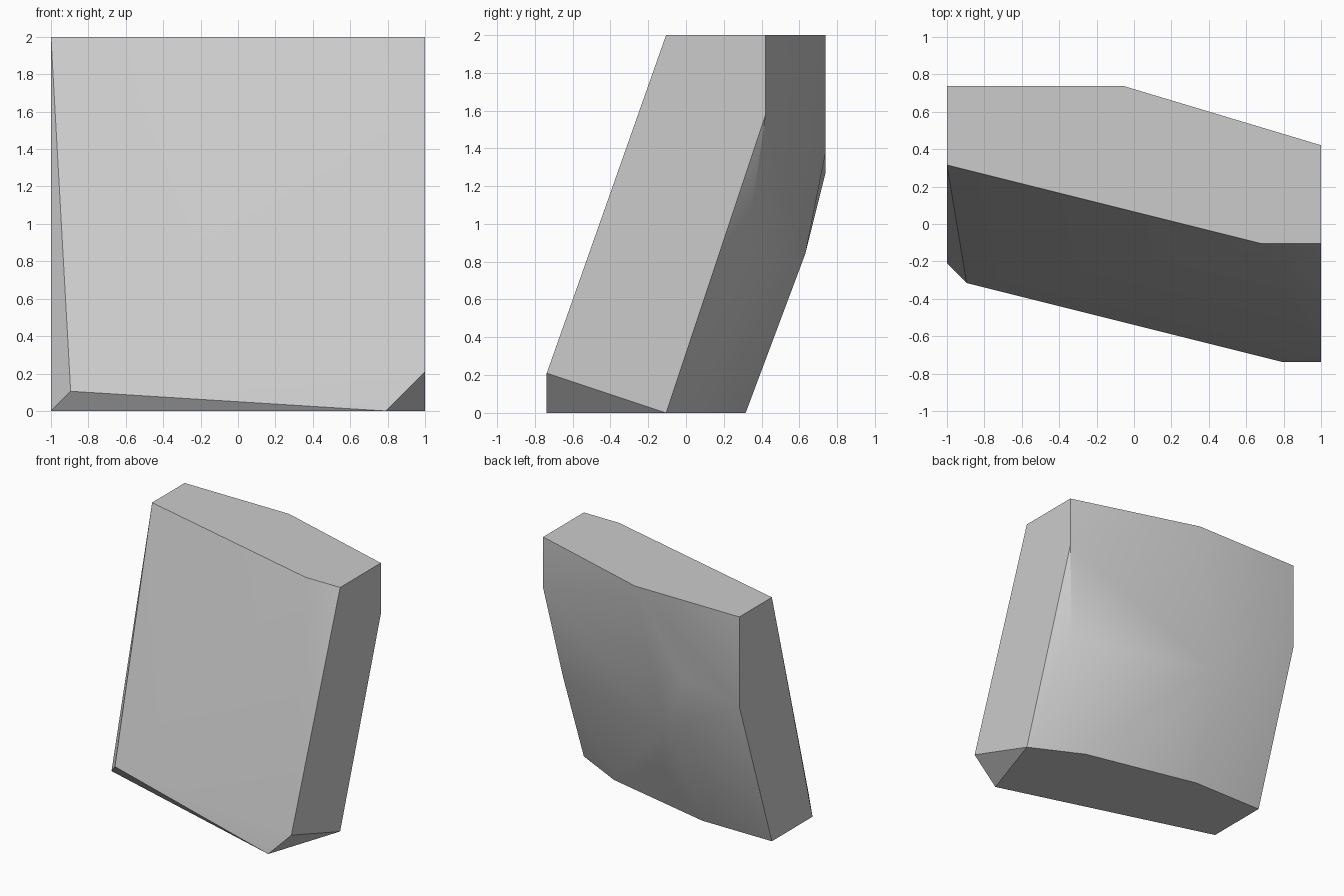
import bpy
import bmesh
from mathutils import Vector

cube = bpy.data.objects.get("Cube")
if cube:
    bpy.data.objects.remove(cube, do_unlink=True)

# The slab's corners lie on a lattice, counted from its lowest corner
WIDTH, DEPTH = 19, 14
STEP = 2 / WIDTH

top_outline = [(0, 10), (16, 6), (19, 6), (19, 11), (9, 14), (0, 14)]
base_outline = [(0, 5), (17, 0), (19, 6), (15, 8), (6, 10), (0, 10)]
front_chips = [(19, 0, 2), (1, 4, 1)]
back_bulge = [(0, 14, 12), (5, 14, 13), (19, 11, 15),
              (18, 10, 8), (7, 13, 8), (9, 11, 4)]


def make_material(name, color):
    material = bpy.data.materials.new(name)
    material.use_nodes = True
    material.diffuse_color = color
    shader = next(n for n in material.node_tree.nodes if n.type == 'BSDF_PRINCIPLED')
    shader.inputs["Base Color"].default_value = color
    return material


def lattice_point(x, y, z):
    return Vector((x - WIDTH / 2, y - DEPTH / 2, z)) * STEP


def make_hull(name, corners, material):
    """Wrap the corners in a shell and merge the flat areas."""
    bm = bmesh.new()
    for corner in corners:
        bm.verts.new(lattice_point(*corner))
    hull = bmesh.ops.convex_hull(bm, input=bm.verts[:])
    unused = {v for key in ("geom_interior", "geom_unused")
              for v in hull[key] if isinstance(v, bmesh.types.BMVert)}
    bmesh.ops.delete(bm, geom=list(unused), context='VERTS')
    bmesh.ops.dissolve_limit(bm, angle_limit=0.005, verts=bm.verts[:], edges=bm.edges[:])
    bmesh.ops.recalc_face_normals(bm, faces=bm.faces[:])
    mesh = bpy.data.meshes.new(name)
    bm.to_mesh(mesh)
    bm.free()
    mesh.materials.append(material)
    obj = bpy.data.objects.new(name, mesh)
    bpy.context.collection.objects.link(obj)
    return obj


# Leaning stone slab with chipped lower corners and a rounded back
corners = [(x, y, WIDTH) for x, y in top_outline]
corners += [(x, y, 0) for x, y in base_outline]
corners += front_chips + back_bulge
slab = make_hull("stone_slab", corners, make_material("plain grey", (0.6, 0.6, 0.6, 1)))

# Soft back, crisp rims
bpy.ops.object.select_all(action='DESELECT')
slab.select_set(True)
bpy.context.view_layer.objects.active = slab
bpy.ops.object.shade_smooth_by_angle(angle=0.6)
